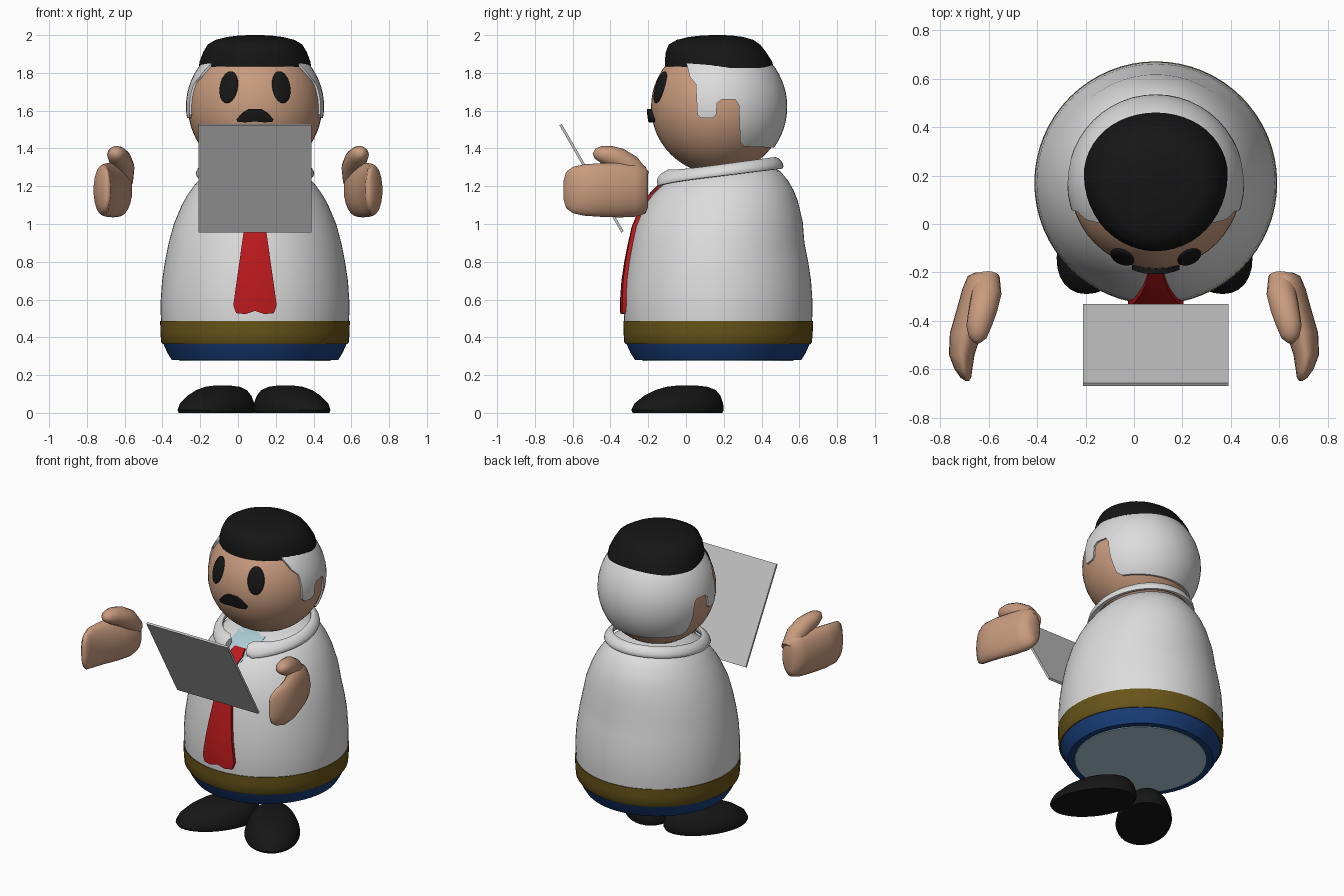
import bpy, bmesh
from math import sin, cos, pi, radians
from mathutils import Vector, Matrix

if "Cube" in bpy.data.objects:
    bpy.data.objects.remove(bpy.data.objects["Cube"])

CX, CY = 0.09, 0.17            # axis of the figure
HEAD = Vector((CX, CY, 1.62))


def material(name, rgb):
    m = bpy.data.materials.new(name)
    m.use_nodes = True
    m.diffuse_color = (*rgb, 1)
    m.node_tree.nodes["Principled BSDF"].inputs["Base Color"].default_value = (*rgb, 1)
    return m


white = material("coat white", (0.72, 0.72, 0.72))
grey = material("board grey", (0.55, 0.55, 0.55))
skin = material("skin tan", (0.58, 0.33, 0.21))
black = material("black", (0.008, 0.008, 0.008))
red = material("tie red", (0.5, 0.01, 0.012))
olive = material("belt olive", (0.14, 0.09, 0.01))
navy = material("trouser blue", (0.01, 0.05, 0.2))
pale = material("shirt pale blue", (0.42, 0.62, 0.68))


def finish(name, bm, mat, angle=40):
    bmesh.ops.recalc_face_normals(bm, faces=bm.faces)
    me = bpy.data.meshes.new(name)
    bm.to_mesh(me)
    bm.free()
    me.materials.append(mat)
    ob = bpy.data.objects.new(name, me)
    bpy.context.collection.objects.link(ob)
    smooth(ob, angle)
    return ob


def smooth(ob, angle=40):
    bpy.ops.object.select_all(action="DESELECT")
    ob.select_set(True)
    bpy.context.view_layer.objects.active = ob
    bpy.ops.object.shade_smooth_by_angle(angle=radians(angle))


def loft(name, rings, mat, angle=40):
    """Skin a list of equal closed rings and cap both ends."""
    bm = bmesh.new()
    rows = [[bm.verts.new(p) for p in ring] for ring in rings]
    n = len(rows[0])
    for a, b in zip(rows, rows[1:]):
        for i in range(n):
            bm.faces.new((a[i], a[(i + 1) % n], b[(i + 1) % n], b[i]))
    bm.faces.new(rows[0])
    bm.faces.new(rows[-1])
    return finish(name, bm, mat, angle)


def ellipse(c, u, v, n=24):
    c, u, v = Vector(c), Vector(u), Vector(v)
    return [c + u * cos(2 * pi * i / n) + v * sin(2 * pi * i / n) for i in range(n)]


def ball(name, matrix, mat):
    bm = bmesh.new()
    bmesh.ops.create_uvsphere(bm, u_segments=48, v_segments=32, radius=1, matrix=matrix)
    return finish(name, bm, mat)


def head_ball(name, r, mat):
    return ball(name, Matrix.Translation(HEAD) @ Matrix.Scale(r, 4), mat)


def keep_inside(ob, outlines):
    """Trim a solid to the prism between two matching outlines."""
    cutter = loft("cutter", outlines, ob.data.materials[0])
    mod = ob.modifiers.new("trim", "BOOLEAN")
    mod.operation, mod.solver, mod.object = "INTERSECT", "EXACT", cutter
    bpy.context.view_layer.objects.active = ob
    bpy.ops.object.modifier_apply(modifier=mod.name)
    bpy.data.objects.remove(cutter)
    smooth(ob)


def front_outline(half, y0, y1):
    """Mirror (half width, z) points into a pair of outlines facing front."""
    pts = [(CX + x, z) for x, z in half] + [(CX - x, z) for x, z in reversed(half) if x]
    return [[(x, y, z) for x, z in pts] for y in (y0, y1)]


# Coat: round rings that lean back and tilt toward the neck
def coat_solid(name, mat, grow=0.0):
    rings = []
    for z, r in ((.48, .497), (.54, .5), (.6, .499), (.7, .492), (.8, .477), (.9, .457),
                 (1, .43), (1.1, .388), (1.15, .36), (1.2, .325), (1.25, .28), (1.3, .18)):
        f, r = max(0, (z - .9) / .35), r + grow
        ry = r * (1 + .1 * f)
        rings.append(ellipse((CX, CY + .02 * f, z), (r, 0, 0), (0, ry, .1 * f * ry), 64))
    return loft(name, rings, mat)


def turned(name, profile, mat):
    return loft(name, [ellipse((CX, CY, z), (r, 0, 0), (0, r, 0), 64) for z, r in profile], mat)


coat_solid("coat", white)
turned("belt", ((.365, .49), (.375, .497), (.43, .501), (.487, .502)), olive)
turned("trousers", ((.28, .405), (.28, .44), (.32, .465), (.37, .487)), navy)
turned("shirt_base", ((.275, .4), (.3, .4)), pale)

# Shirt opening and tie follow the coat surface
shirt = coat_solid("shirt_front", pale, .006)
keep_inside(shirt, front_outline([(0, 1.1), (.1, 1.24), (.1, 1.29)], -.5, .05))
tie = coat_solid("tie", red, .02)
keep_inside(tie, front_outline([(0, .54), (.05, .523), (.1, .528), (.115, .57), (.06, .96),
                                (.03, 1.14), (.05, 1.2), (.04, 1.23)], -.5, 0))

# Folded collar, open at the front
rings = []
for i in range(49):
    t = .25 + (2 * pi - .5) * i / 48
    out = Vector((sin(t), -cos(t), 0))
    centre = Vector((CX + .285 * sin(t), CY + .005 - .312 * cos(t), 1.283 - .04 * cos(t)))
    width = .038 + .024 * max(0, cos(t)) ** 4
    if i in (0, 48):
        width *= .6
    rings.append(ellipse(centre, (out * .65 - Vector((0, 0, .76))) * width,
                         (out * .76 + Vector((0, 0, .65))) * .02, 12))
loft("collar", rings, white)

# Head, side hair and cap of dark hair
head_ball("head", .355, skin)
hair = head_ball("side_hair", .366, white)
side = [(0, 1.87), (.005, 1.84), (.02, 1.78), (.052, 1.74), (.06, 1.58), (.08, 1.56),
        (.14, 1.56), (.16, 1.58), (.165, 1.64), (.19, 1.66), (.26, 1.66), (.28, 1.63),
        (.287, 1.43), (.31, 1.41), (.6, 1.4), (.6, 1.87)]
keep_inside(hair, [[(x, y, z) for y, z in side] for x in (CX - .6, CX + .6)])

rings = []
for z, s, shift in ((1.825, 1, 0), (1.86, .985, -.005), (1.91, .92, -.02), (1.95, .84, -.03),
                    (1.975, .7, -.03), (1.99, .5, -.03), (1.998, .28, -.03), (2, .1, -.03)):
    ring = ellipse((0, 0, z), (.298 * s, 0, 0), (0, s, 0), 48)
    rings.append([(CX + p.x, .2 + shift + p.y * (.265 if p.y > 0 else .312), z) for p in ring])
loft("top_hair", rings, black, 60)

# Eyes lie flat on the head, moustache is a raised patch
for side_name, sx in (("left", 1), ("right", -1)):
    n = Vector((sx * .14, -.309, .105)).normalized()
    turn = n.to_track_quat("Z", "Y").to_matrix().to_4x4()
    ball(side_name + "_eye", Matrix.Translation(HEAD + n * .352) @ turn
         @ Matrix.Diagonal((.052, .088, .018, 1)), black)
moustache = head_ball("moustache", .378, black)
keep_inside(moustache, front_outline([(0, 1.61), (.035, 1.608), (.065, 1.59), (.098, 1.555),
                                      (.092, 1.54), (.05, 1.538), (0, 1.543)], -.4, -.1))

# Hands: mitten and thumb, mirrored about the middle
palm = ((.62, -.2, .035, .09), (.625, -.215, .062, .125), (.635, -.27, .075, .142),
        (.66, -.35, .072, .145), (.695, -.45, .066, .142), (.712, -.54, .053, .136),
        (.705, -.6, .037, .122), (.695, -.635, .022, .095), (.69, -.648, .008, .05))
thumb = ((.605, -.22, 1.23, .05), (.61, -.29, 1.3, .062), (.625, -.36, 1.345, .06),
         (.64, -.42, 1.367, .053), (.645, -.465, 1.38, .038), (.647, -.487, 1.386, .015))
for side_name, sx in (("left", 1), ("right", -1)):
    loft(side_name + "_hand", [ellipse((sx * x, y, 1.18), (rx, 0, 0), (0, 0, rz))
                               for x, y, rx, rz in palm], skin, 60)
    loft(side_name + "_thumb", [ellipse((sx * x, y, z), (r, 0, 0), (0, r * .5, r * .87), 16)
                                for x, y, z, r in thumb], skin, 60)

# Shoes: domes turned outward, highest near the heel
for side_name, sx in (("left", 1), ("right", -1)):
    toe = Vector((sx * sin(radians(33)), -cos(radians(33)), 0))
    across = Vector((-toe.y, toe.x, 0))
    rings = []
    for z, s, back in ((0, .97, 0), (.015, 1, 0), (.05, .96, .008), (.09, .83, .03),
                       (.12, .66, .05), (.138, .45, .06), (.145, .2, .06)):
        centre = Vector((CX - .005 + sx * .2, -.045, z)) - toe * back
        rings.append(ellipse(centre, toe * .27 * s, across * .17 * s, 32))
    loft(side_name + "_shoe", rings, black)

# Tilted board held in front
bm = bmesh.new()
bmesh.ops.create_cube(bm, size=1, matrix=Matrix.Translation((CX, -.5, 1.242))
                      @ Matrix.Rotation(radians(30), 4, "X") @ Matrix.Diagonal((.6, .014, .655, 1)))
finish("board", bm, grey)
